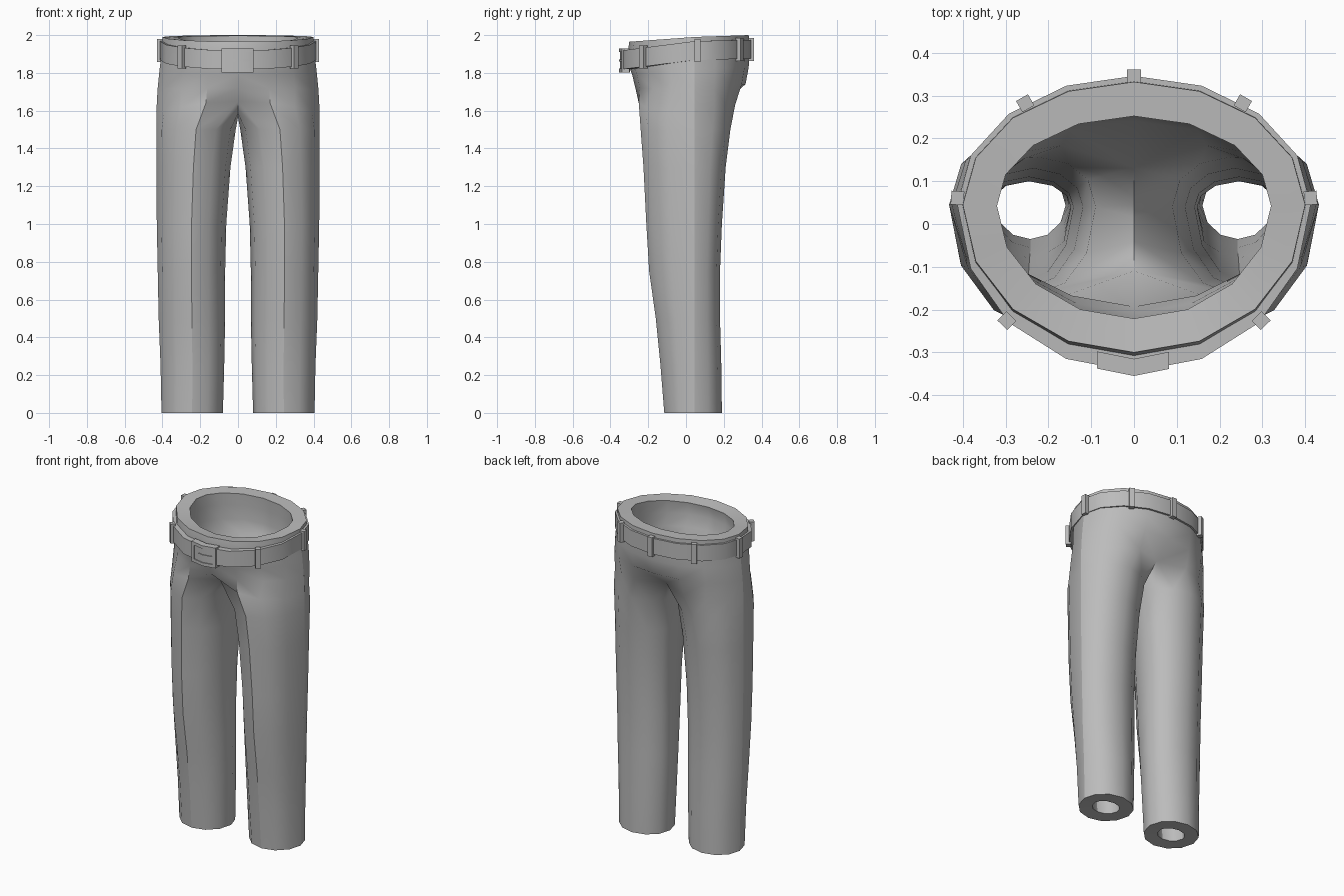
import bpy, bmesh, math
from mathutils import Matrix, Vector

if "Cube" in bpy.data.objects:
    bpy.data.objects.remove(bpy.data.objects["Cube"])

cloth = bpy.data.materials.new("grey_cloth")
cloth.diffuse_color = (0.5, 0.5, 0.5, 1)
cloth.use_nodes = True
cloth.node_tree.nodes["Principled BSDF"].inputs["Base Color"].default_value = cloth.diffuse_color
SIDE_Y = 0.045   # depth of the side seam


def finish(name, bm, mods=(), angle=35):
    bmesh.ops.recalc_face_normals(bm, faces=bm.faces)
    me = bpy.data.meshes.new(name)
    bm.to_mesh(me)
    bm.free()
    me.materials.append(cloth)
    ob = bpy.data.objects.new(name, me)
    bpy.context.collection.objects.link(ob)
    for kind, props in mods:
        m = ob.modifiers.new(kind, kind)
        for k, v in props.items():
            setattr(m, k, v)
    bpy.ops.object.select_all(action='DESELECT')
    ob.select_set(True)
    bpy.context.view_layer.objects.active = ob
    if mods:
        bpy.ops.object.convert(target='MESH')
    bpy.ops.object.shade_smooth_by_angle(angle=math.radians(angle))
    return ob


def oval(a, x0, x1, yf, yb, zf, zs, zb):
    """Point on an oval with separate front/back depth and tilted height."""
    c, s = math.cos(a), math.sin(a)
    y = SIDE_Y + (s * (yb - SIDE_Y) if s > 0 else -s * (yf - SIDE_Y))
    z = zs + (s * (zb - zs) if s > 0 else -s * (zf - zs))
    return Vector(((x0 + x1) / 2 + c * (x1 - x0) / 2, y, z))


# ---- trousers: half the body, mirrored and thickened inward ----
hips = [  # rx, front y, back y, front z, side z, back z
    (0.400, -0.300, 0.332, 1.965, 1.99, 2.00),
    (0.402, -0.315, 0.335, 1.870, 1.92, 1.925),
    (0.415, -0.285, 0.332, 1.790, 1.82, 1.83),
    (0.426, -0.268, 0.315, 1.720, 1.71, 1.74),
]
crotch = [(0, -.18, 1.65), (.17, -.25, 1.64), (.30, -.215, 1.62), (.39, -.10, 1.6),
          (.432, .045, 1.6), (.39, .15, 1.6), (.29, .225, 1.61), (.17, .26, 1.63),
          (0, .20, 1.64), (0, .10, 1.585), (0, .01, 1.565), (0, -.09, 1.585)]
legs = [  # z, inner x, outer x, front y, back y
    (1.50, .012, .432, -.240, .235), (1.30, .040, .432, -.225, .210),
    (1.00, .062, .430, -.210, .190), (0.75, .068, .425, -.195, .180),
    (0.50, .068, .420, -.160, .180), (0.25, .073, .410, -.135, .187),
    (0.00, .080, .405, -.115, .190),
]
bm = bmesh.new()
rows = []
for rx, yf, yb, zf, zs, zb in hips:
    row = [oval(math.radians((j - 4) * 22.5), -rx, rx, yf, yb, zf, zs, zb) for j in range(9)]
    row[0].x = row[8].x = 0
    rows.append([bm.verts.new(p) for p in row])
rows.append([bm.verts.new(p) for p in crotch])
for z, xi, xo, yf, yb in legs:
    rows.append([bm.verts.new(oval(math.radians((j - 4) * 30), xi, xo, yf, yb, z, z, z))
                 for j in range(12)])
for i, (up, low) in enumerate(zip(rows, rows[1:])):
    is_leg = len(up) == 12
    for j in range(12 if is_leg else 8):
        k = (j + 1) % len(up)
        bm.faces.new((up[j], low[j], low[k], up[k]))
    # pressed crease on the leg front, seam along the side
    for j in ((1, 4) if is_leg else (4,)):
        bm.edges.get((up[j], low[j])).smooth = False
finish("trousers", bm, [
    ('MIRROR', dict(use_clip=True, merge_threshold=0.001)),
    ('SOLIDIFY', dict(thickness=0.08, offset=-1)),
], angle=45)

# ---- belt: rectangular section swept round the waist ----
BELT = dict(zf=1.868, zs=1.918, zb=1.925)


def belt_point(a, outer=True):
    rx, yf, yb = (0.413, -0.345, 0.346) if outer else (0.392, -0.295, 0.322)
    return oval(a, -rx, rx, yf, yb, **BELT)


bm = bmesh.new()
rings = []
for i in range(16):
    a = i * math.tau / 16
    rings.append([bm.verts.new(belt_point(a, o) + Vector((0, 0, h)))
                  for o, h in ((True, -.05), (True, .05), (False, .05), (False, -.05))])
for i in range(16):
    p, q = rings[i], rings[(i + 1) % 16]
    for k in range(4):
        n = (k + 1) % 4
        bm.faces.new((p[k], q[k], q[n], p[n]))
finish("belt", bm)

# ---- belt loops ----
for i, deg in enumerate((90, 52, 128, 3, 177, -44, -136)):
    a = math.radians(deg)
    p = belt_point(a)
    t = belt_point(a + 0.05) - belt_point(a - 0.05)
    bm = bmesh.new()
    bmesh.ops.create_cube(bm, size=1, matrix=(
        Matrix.Translation(p) @ Matrix.Rotation(math.atan2(t.y, t.x), 4, 'Z')
        @ Matrix.Diagonal((0.032, 0.03, 0.122, 1))))
    finish(f"belt_loop_{i + 1}", bm)


# ---- buckle: slabs bent along the middle of the front ----
def bent_slab(name, x0, x1, z0, z1, out):
    bm = bmesh.new()
    xs = [x0, 0, x1] if x0 < 0 < x1 else [x0, x1]
    secs = []
    for x in xs:
        f = -0.349 + abs(x) * 0.2 - out
        b = -0.315 + abs(x) * 0.2
        secs.append([bm.verts.new(v) for v in ((x, f, z0), (x, f, z1), (x, b, z1), (x, b, z0))])
    for p, q in zip(secs, secs[1:]):
        for k in range(4):
            n = (k + 1) % 4
            bm.faces.new((p[k], q[k], q[n], p[n]))
    bm.faces.new(secs[0])
    bm.faces.new(secs[-1][::-1])
    finish(name, bm, angle=30)


bent_slab("buckle_plate", -.083, .078, 1.805, 1.925, 0)
bent_slab("buckle_frame_top", -.087, .082, 1.910, 1.930, .006)
bent_slab("buckle_frame_bottom", -.087, .082, 1.803, 1.823, .006)
bent_slab("buckle_frame_left", -.087, -.067, 1.823, 1.910, .006)
bent_slab("buckle_frame_right", .062, .082, 1.823, 1.910, .006)
bent_slab("buckle_prong", -.03, .062, 1.860, 1.872, .005)
